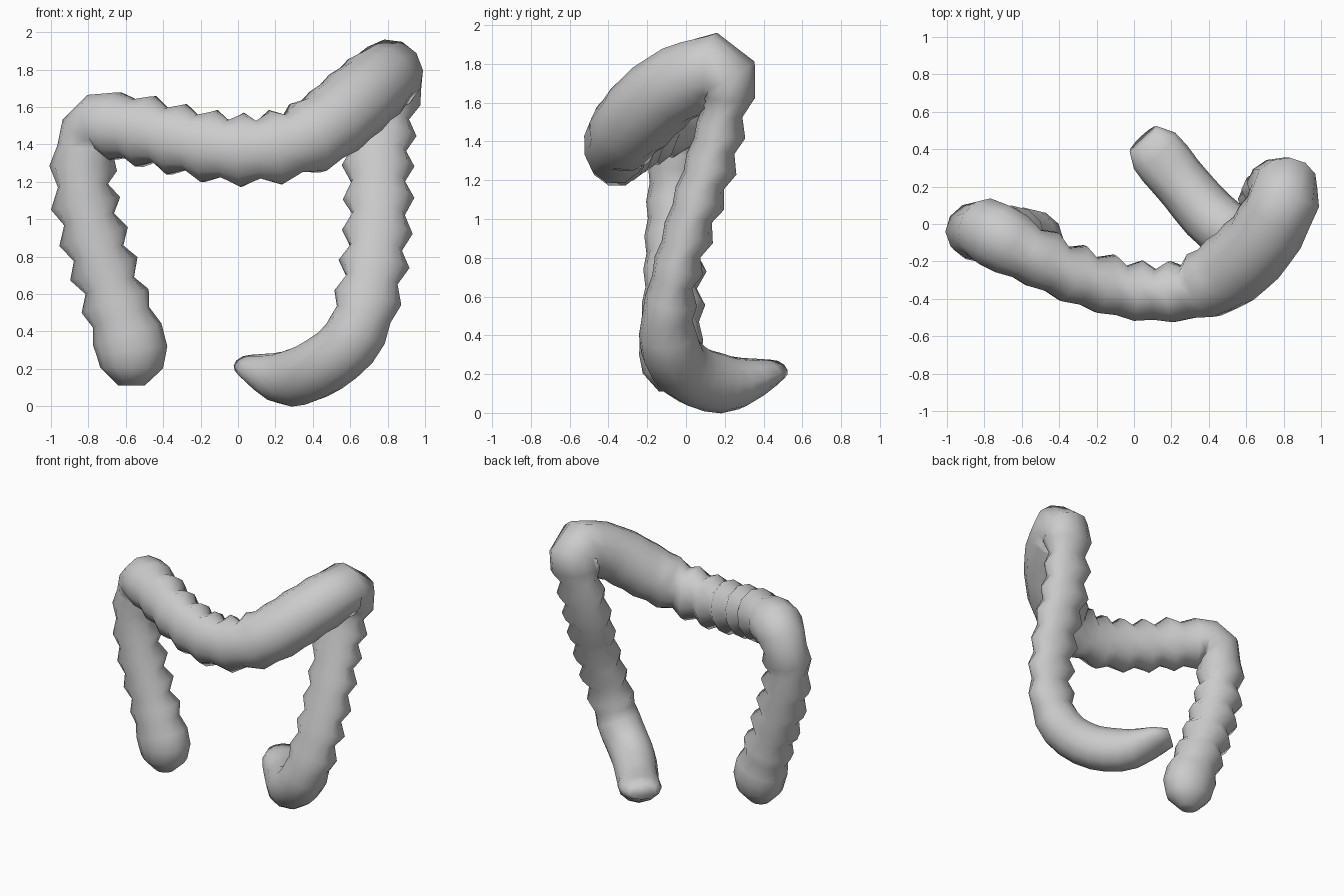
import bpy
import bmesh
import math
from mathutils import Vector

old = bpy.data.objects.get("Cube")
if old:
    bpy.data.objects.remove(old, do_unlink=True)

SIDES = 12
STEP = 0.092

# Each section: ripple depth, axis squash, and path points (x, y, z, radius)
SECTIONS = {
    "blind_end": (0.0, (1, 0.85, 1), [
        (-0.57, -0.08, 0.11, 0.07),
        (-0.57, -0.08, 0.19, 0.16),
        (-0.57, -0.08, 0.31, 0.19)]),
    "ascending": (0.025, (1, 0.9, 1), [
        (-0.67, -0.07, 0.6, 0.165),
        (-0.77, -0.06, 0.9, 0.165),
        (-0.83, -0.05, 1.2, 0.16)]),
    "first_bend": (0.0, (1, 1, 1), [
        (-0.79, -0.03, 1.45, 0.17),
        (-0.71, -0.08, 1.5, 0.18)]),
    "transverse": (0.025, (1, 0.85, 1), [
        (-0.5, -0.19, 1.47, 0.175),
        (-0.3, -0.28, 1.42, 0.175),
        (0.0, -0.36, 1.37, 0.18),
        (0.28, -0.36, 1.4, 0.185)]),
    "second_bend": (0.005, (1, 1, 1), [
        (0.48, -0.27, 1.5, 0.2),
        (0.67, -0.1, 1.66, 0.2),
        (0.79, 0.1, 1.76, 0.19),
        (0.81, 0.2, 1.75, 0.185)]),
    "descending": (0.025, (1, 0.72, 1), [
        (0.78, 0.2, 1.58, 0.165),
        (0.75, 0.13, 1.3, 0.17),
        (0.75, 0.03, 1.0, 0.165),
        (0.71, -0.07, 0.65, 0.165)]),
    "lower_curve": (0.0, (1, 0.95, 1), [
        (0.62, -0.09, 0.37, 0.16),
        (0.44, 0.01, 0.21, 0.16),
        (0.26, 0.21, 0.15, 0.15)]),
    "open_tip": (0.0, (1, 1, 0.55), [
        (0.12, 0.38, 0.2, 0.15),
        (0.05, 0.455, 0.22, 0.1)]),
}

# Pack every path value into one list so that all of them blend together
keys = []
for ripple, squash, points in SECTIONS.values():
    for p in points:
        keys.append(Vector((*p, ripple, *squash)))


def spline(a, b, c, d, t):
    """Smooth curve from b to c."""
    return (2 * b + (c - a) * t + (2 * a - 5 * b + 4 * c - d) * t ** 2
            + (3 * b - a - 3 * c + d) * t ** 3) / 2


# Sample finely, then keep evenly spaced stations
fine = []
last = len(keys) - 1
for i in range(last):
    a, d = keys[max(i - 1, 0)], keys[min(i + 2, last)]
    fine += [spline(a, keys[i], keys[i + 1], d, k / 40) for k in range(40)]
fine.append(keys[last])

lengths = [0.0]
for p, q in zip(fine, fine[1:]):
    lengths.append(lengths[-1] + (Vector(q[:3]) - Vector(p[:3])).length)
count = round(lengths[-1] / STEP)
stations, j = [], 0
for i in range(count + 1):
    while j < len(fine) - 1 and lengths[j] < lengths[-1] * i / count - 1e-6:
        j += 1
    stations.append(fine[j])

# Sweep a ring along the stations, pouching every second one
bm = bmesh.new()
centres = [Vector(s[:3]) for s in stations]
side = Vector((0, -1, 0))
rings = []
for i, s in enumerate(stations):
    tangent = (centres[min(i + 1, count)] - centres[max(i - 1, 0)]).normalized()
    side = (side - tangent * side.dot(tangent)).normalized()
    up = tangent.cross(side)
    ring = []
    for k in range(SIDES):
        angle = math.tau * k / SIDES
        out = side * math.cos(angle) + up * math.sin(angle)
        # the front band stays nearly smooth, like a tight muscle strip
        pouch = s[4] * (1 - 0.7 * max(0, -out.y))
        radius = s[3] + (pouch if i % 2 else -pouch)
        offset = Vector([o * radius * f for o, f in zip(out, s[5:])])
        ring.append(bm.verts.new(centres[i] + offset))
    rings.append(ring)

for r, q in zip(rings, rings[1:]):
    for k in range(SIDES):
        n = (k + 1) % SIDES
        bm.faces.new((r[k], r[n], q[n], q[k]))
bm.faces.new(rings[0][::-1])
bm.faces.new(rings[-1])
bmesh.ops.recalc_face_normals(bm, faces=bm.faces)
for f in bm.faces:
    f.smooth = True

mesh = bpy.data.meshes.new("large_intestine")
bm.to_mesh(mesh)
bm.free()
tube = bpy.data.objects.new("large_intestine", mesh)
bpy.context.collection.objects.link(tube)

# Plain grey material
grey = bpy.data.materials.new("plain_grey")
grey.use_nodes = True
colour = (0.6, 0.6, 0.6, 1)
grey.diffuse_color = colour
grey.node_tree.nodes["Principled BSDF"].inputs["Base Color"].default_value = colour
mesh.materials.append(grey)
